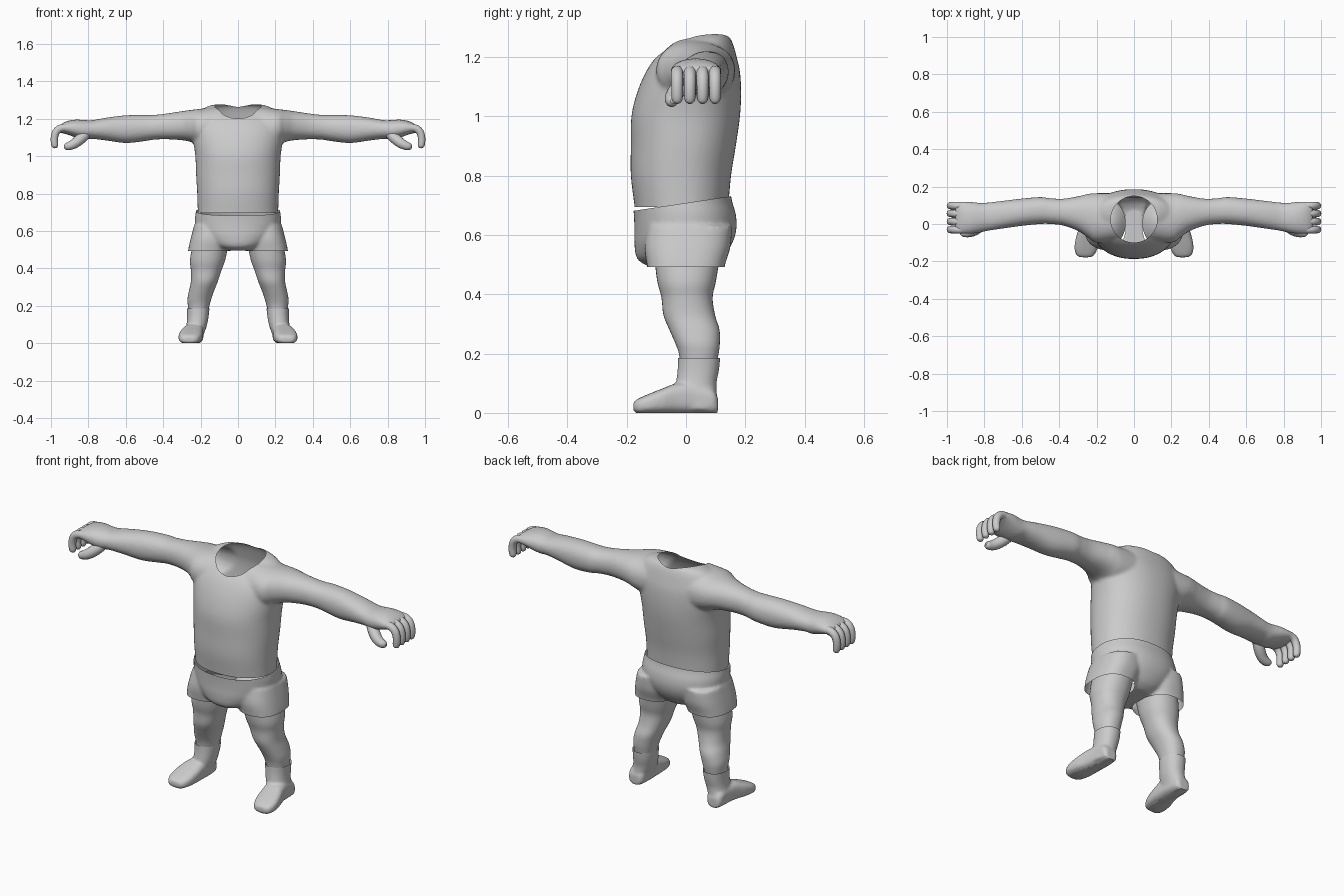
import bpy, bmesh, math
from mathutils import Vector

if "Cube" in bpy.data.objects:
    bpy.data.objects.remove(bpy.data.objects["Cube"])

grey = bpy.data.materials.new("plain_grey")
grey.diffuse_color = (0.6, 0.6, 0.6, 1)
grey.use_nodes = True
grey.node_tree.nodes["Principled BSDF"].inputs["Base Color"].default_value = grey.diffuse_color


def smooth_rings(rings, steps=5):
    """Catmull-Rom interpolation through the ring values."""
    out = []
    for i in range(len(rings) - 1):
        p = [rings[max(i - 1, 0)], rings[i], rings[i + 1], rings[min(i + 2, len(rings) - 1)]]
        for k in range(steps):
            t = k / steps
            out.append([0.5 * (2 * b + (c - a) * t + (2 * a - 5 * b + 4 * c - d) * t * t
                               + (3 * b - a - 3 * c + d) * t ** 3) for a, b, c, d in zip(*p)])
    return out + [list(rings[-1])]


def loft(bm, axis, rings, s=1, power=2.2, n=40):
    """Closed tube; each ring is (position, a_min, a_max, b_min, b_max)."""
    loops = []
    for t, a0, a1, b0, b1 in smooth_rings(rings):
        loop = []
        for i in range(n):
            w = 2 * math.pi * i / n
            c, d = math.cos(w), math.sin(w)
            a = (a0 + a1) / 2 + (a1 - a0) / 2 * math.copysign(abs(c) ** (2 / power), c)
            b = (b0 + b1) / 2 + (b1 - b0) / 2 * math.copysign(abs(d) ** (2 / power), d)
            x, y, z = {"x": (t, a, b), "y": (a, t, b), "z": (a, b, t)}[axis]
            loop.append(bm.verts.new((s * x, y, z)))
        loops.append(loop)
    faces = [bm.faces.new(loops[0]), bm.faces.new(loops[-1])]
    for p, q in zip(loops, loops[1:]):
        for i in range(n):
            j = (i + 1) % n
            faces.append(bm.faces.new((p[i], p[j], q[j], q[i])))
    bmesh.ops.recalc_face_normals(bm, faces=faces)


def add_object(name, bm):
    me = bpy.data.meshes.new(name)
    bm.to_mesh(me)
    bm.free()
    ob = bpy.data.objects.new(name, me)
    bpy.context.collection.objects.link(ob)
    me.materials.append(grey)
    return ob


def bake(ob):
    """Apply all modifiers."""
    dg = bpy.context.evaluated_depsgraph_get()
    me = bpy.data.meshes.new_from_object(ob.evaluated_get(dg))
    ob.modifiers.clear()
    ob.data = me
    me.materials.clear()
    me.materials.append(grey)


def fuse(ob, voxel, rounds):
    """Melt overlapping tubes into one soft skin."""
    m = ob.modifiers.new("fuse", "REMESH")
    m.mode, m.voxel_size = "VOXEL", voxel
    m = ob.modifiers.new("soften", "SMOOTH")
    m.factor, m.iterations = 0.5, rounds
    bake(ob)


def trim(ob, point, normal):
    """Cut away everything on the normal side, leaving an open edge."""
    bm = bmesh.new()
    bm.from_mesh(ob.data)
    bmesh.ops.bisect_plane(bm, geom=bm.verts[:] + bm.edges[:] + bm.faces[:], plane_co=point,
                           plane_no=normal, clear_outer=True)
    bm.to_mesh(ob.data)
    bm.free()


def shade(ob):
    for p in ob.data.polygons:
        p.use_smooth = True


# Torso and arms
bm = bmesh.new()
loft(bm, "z", [(0.62, -.215, .215, -.165, .135), (0.70, -.215, .215, -.174, .143),
               (0.80, -.218, .218, -.186, .152), (0.90, -.224, .224, -.186, .168),
               (1.00, -.228, .228, -.184, .182), (1.08, -.24, .24, -.165, .186),
               (1.15, -.25, .25, -.135, .182), (1.20, -.24, .24, -.10, .171),
               (1.245, -.20, .20, -.045, .158), (1.27, -.15, .15, .005, .145),
               (1.278, -.10, .10, .04, .13)], n=64)
for s in (1, -1):
    loft(bm, "x", [(.08, -.09, .165, 1.03, 1.27), (.20, -.10, .165, 1.055, 1.253),
                   (.25, -.07, .160, 1.075, 1.247), (.30, -.037, .148, 1.085, 1.24),
                   (.38, -.008, .135, 1.09, 1.228), (.45, 0, .138, 1.088, 1.22),
                   (.50, 0, .144, 1.08, 1.22), (.60, -.01, .136, 1.07, 1.218),
                   (.70, -.024, .124, 1.083, 1.206), (.78, -.036, .115, 1.092, 1.192),
                   (.82, -.045, .113, 1.088, 1.193), (.87, -.052, .118, 1.10, 1.195),
                   (.92, -.052, .120, 1.118, 1.185), (.955, -.046, .116, 1.125, 1.165)], s)
torso = add_object("torso_and_arms", bm)
fuse(torso, 0.009, 5)
trim(torso, (0, 0, 0.695), (0, 0, -1))

# Neck opening: round cutter, then drop the cutter's own walls
bm = bmesh.new()
bmesh.ops.create_cone(bm, cap_ends=True, segments=64, radius1=.124, radius2=.124, depth=.5)
bmesh.ops.translate(bm, verts=bm.verts, vec=(0, .025, 1.25))
cutter = add_object("neck_cutter", bm)
cutter.hide_render = True
m = torso.modifiers.new("neck", "BOOLEAN")
m.operation, m.object, m.solver = "DIFFERENCE", cutter, "EXACT"
bake(torso)
bpy.data.objects.remove(cutter)
bm = bmesh.new()
bm.from_mesh(torso.data)
walls = [f for f in bm.faces if f.calc_center_median().z > .95
         and all(math.hypot(v.co.x, v.co.y - .025) < .1243 for v in f.verts)]
bmesh.ops.delete(bm, geom=walls, context="FACES")
bm.to_mesh(torso.data)
bm.free()
shade(torso)

# Shorts
bm = bmesh.new()
loft(bm, "z", [(0.495, -.07, .07, -.13, .08), (0.52, -.14, .14, -.165, .12),
               (0.57, -.20, .20, -.174, .155), (0.62, -.226, .226, -.174, .170),
               (0.67, -.23, .23, -.176, .168), (0.72, -.223, .223, -.181, .154),
               (0.78, -.221, .221, -.188, .147)], n=64)
for s in (1, -1):
    loft(bm, "z", [(0.45, .06, .272, -.125, .125), (0.50, .05, .266, -.132, .132),
                   (0.56, .03, .253, -.14, .15), (0.63, .03, .235, -.13, .155)], s, 2.5)
shorts = add_object("shorts", bm)
fuse(shorts, 0.009, 4)
trim(shorts, (0, -.02, .705), (0, -.15, 1))
trim(shorts, (0, 0, .492), (0, 0, -1))
shade(shorts)

for s, side in ((1, "left"), (-1, "right")):
    # Leg
    bm = bmesh.new()
    loft(bm, "z", [(0.15, .165, .262, -.015, .10), (0.20, .153, .268, -.024, .110),
                   (0.235, .143, .270, -.036, .114), (0.28, .128, .262, -.056, .113),
                   (0.33, .108, .252, -.076, .098), (0.39, .088, .252, -.083, .090),
                   (0.45, .067, .256, -.098, .102), (0.56, .045, .235, -.11, .12)], s)
    shade(add_object(side + "_leg", bm))

    # Boot: shaft and foot
    bm = bmesh.new()
    loft(bm, "z", [(0.01, .195, .285, -.03, .105), (0.06, .178, .283, -.04, .104),
                   (0.10, .165, .275, -.034, .103), (0.15, .156, .272, -.028, .112),
                   (0.22, .150, .275, -.026, .118)], s)
    loft(bm, "y", [(.108, .21, .265, 0, .05), (.09, .193, .28, -.002, .08),
                   (.03, .185, .285, -.002, .10), (-.03, .185, .297, -.002, .10),
                   (-.08, .187, .312, -.002, .082), (-.13, .195, .318, -.002, .062),
                   (-.165, .212, .308, -.001, .046), (-.178, .232, .288, .008, .034)], s, 3)
    boot = add_object(side + "_boot", bm)
    fuse(boot, 0.007, 4)
    trim(boot, (0, 0, .185), (0, 0, 1))
    trim(boot, (0, 0, .001), (0, 0, -1))
    bm = bmesh.new()
    bm.from_mesh(boot.data)
    low = [e for e in bm.edges if e.is_boundary and e.verts[0].co.z < .05]
    for v in {v for e in low for v in e.verts}:
        v.co.z = 0
    bmesh.ops.holes_fill(bm, edges=low)
    bm.to_mesh(boot.data)
    bm.free()
    boot.select_set(True)
    bpy.context.view_layer.objects.active = boot
    bpy.ops.object.shade_smooth_by_angle(angle=math.radians(50))
    boot.select_set(False)

    # Curled fingers and thumb
    digits = [("finger_%d" % (i + 1), [(.90, y, 1.152, 1), (.945, y, 1.15, 1.05), (.972, y, 1.13, 1.05),
               (.982, y, 1.095, 1), (.980, y, 1.062, .95), (.976, y, 1.05, .75), (.974, y, 1.043, .3)])
              for i, y in enumerate((-.03, .013, .056, .098))]
    digits.append(("thumb", [(.80, 0, 1.13, 1.2), (.835, -.022, 1.098, 1.5), (.87, -.042, 1.07, 1.4),
                             (.90, -.048, 1.055, 1.2), (.92, -.046, 1.052, .95), (.93, -.045, 1.052, .4)]))
    for name, pts in digits:
        cu = bpy.data.curves.new(name, "CURVE")
        cu.dimensions, cu.bevel_depth, cu.bevel_resolution = "3D", .0195, 4
        cu.use_fill_caps = True
        sp = cu.splines.new("POLY")
        path = smooth_rings(pts, 3)
        sp.points.add(len(path) - 1)
        for p, (x, y, z, r) in zip(sp.points, path):
            p.co, p.radius = (s * x, y, z, 1), r
        tmp = bpy.data.objects.new("tmp", cu)
        bpy.context.collection.objects.link(tmp)
        me = bpy.data.meshes.new_from_object(tmp.evaluated_get(bpy.context.evaluated_depsgraph_get()))
        bpy.data.objects.remove(tmp)
        me.materials.clear()
        me.materials.append(grey)
        ob = bpy.data.objects.new(side + "_" + name, me)
        bpy.context.collection.objects.link(ob)
        shade(ob)
